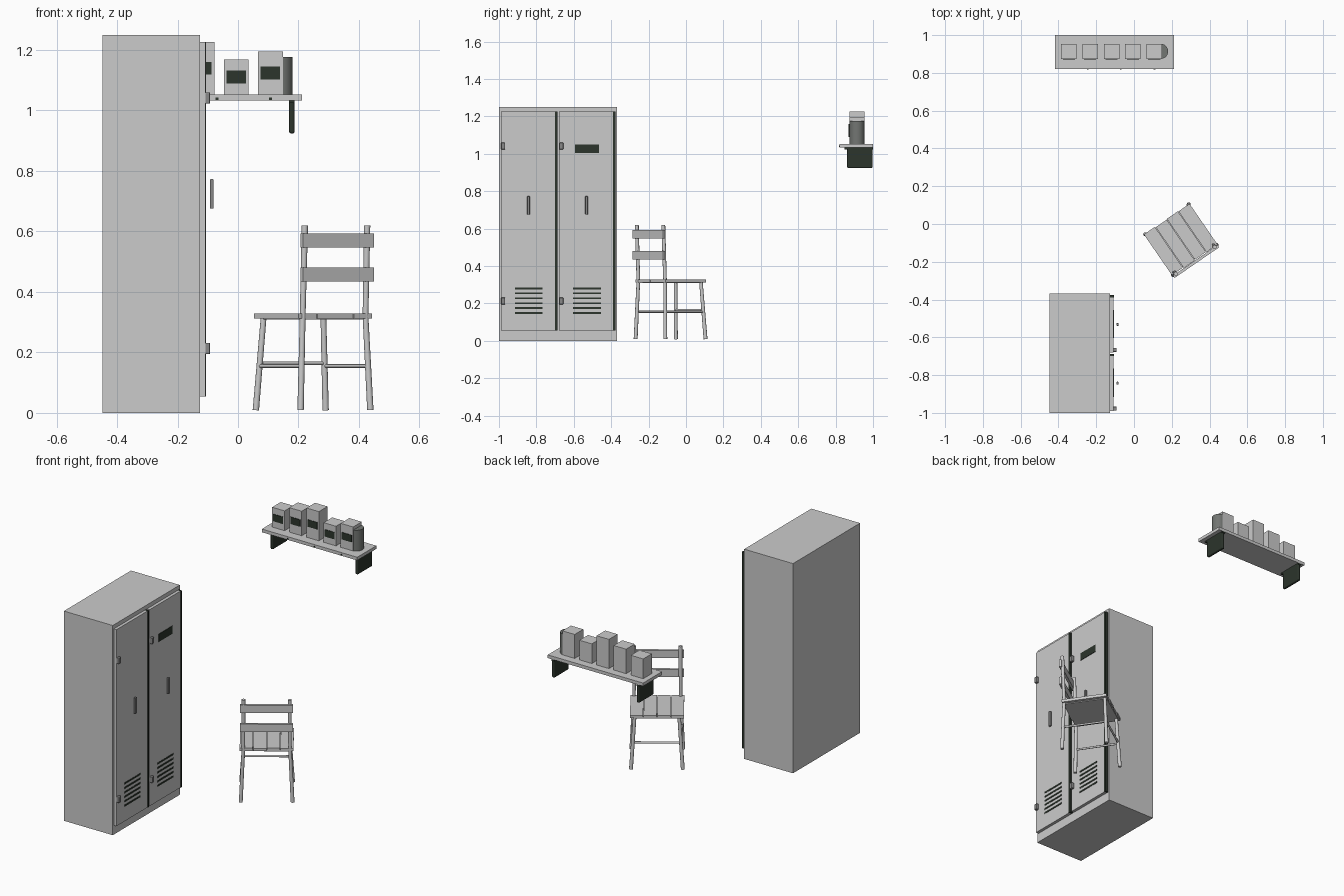
import bpy, bmesh, math
from mathutils import Vector, Matrix

if "Cube" in bpy.data.objects:
    bpy.data.objects.remove(bpy.data.objects["Cube"])


def material(name, rgb):
    m = bpy.data.materials.new(name)
    m.diffuse_color = (*rgb, 1)
    m.use_nodes = True
    m.node_tree.nodes["Principled BSDF"].inputs["Base Color"].default_value = m.diffuse_color
    return m


LIGHT = material("light_grey", (0.6, 0.6, 0.6))
METAL = material("metal_grey", (0.25, 0.25, 0.25))
TIN = material("tin_grey", (0.17, 0.18, 0.17))
DARK = material("dark_green", (0.025, 0.035, 0.025))


def finish(name, bm, mat, matrix=None):
    bmesh.ops.recalc_face_normals(bm, faces=bm.faces)
    me = bpy.data.meshes.new(name)
    bm.to_mesh(me)
    bm.free()
    me.materials.append(mat)
    ob = bpy.data.objects.new(name, me)
    bpy.context.collection.objects.link(ob)
    if matrix:
        ob.matrix_world = matrix
    return ob


def box(name, x, y, z, mat, matrix=None, bevel=0):
    """Box from (min, max) ranges."""
    bm = bmesh.new()
    bmesh.ops.create_cube(bm, size=1)
    for v in bm.verts:
        v.co = Vector([(r[0] + r[1]) / 2 + c * (r[1] - r[0]) for c, r in zip(v.co, (x, y, z))])
    ob = finish(name, bm, mat, matrix)
    if bevel:
        b = ob.modifiers.new("bevel", 'BEVEL')
        b.width, b.segments = bevel, 3
    return ob


def rod(name, points, radii, mat, matrix=None, sides=16):
    """Round rod through points, rings kept horizontal or square to the run."""
    bm = bmesh.new()
    d = Vector(points[-1]) - Vector(points[0])
    rot = d.to_track_quat('Z', 'Y').to_matrix()
    rings = []
    for p, r in zip(points, radii):
        rings.append([bm.verts.new(Vector(p) + rot @ Vector((
            r * math.cos(2 * math.pi * i / sides), r * math.sin(2 * math.pi * i / sides), 0)))
            for i in range(sides)])
    for a, b in zip(rings, rings[1:]):
        for i in range(sides):
            j = (i + 1) % sides
            bm.faces.new((a[i], a[j], b[j], b[i])).smooth = True
    bm.faces.new(rings[0])
    bm.faces.new(rings[-1])
    for e in bm.edges:
        if len(e.link_faces) == 2 and any(len(f.verts) > 4 for f in e.link_faces):
            e.smooth = False
    return finish(name, bm, mat, matrix)


# Locker body
box("locker_body", (-0.448, -0.126), (-1.0, -0.368), (0, 1.25), LIGHT)

# Locker doors with dark edge strips, hinges, handles and vents
for n, y0 in enumerate((-0.99, -0.679)):
    box("locker_door", (-0.128, -0.108), (y0, y0 + 0.29), (0.055, 1.226), LIGHT)
    box("door_edge_strip", (-0.128, -0.105), (y0 + 0.29, y0 + 0.302), (0.055, 1.226), DARK)
    for z in (0.213, 1.041):
        box("hinge", (-0.112, -0.092), (y0 + 0.002, y0 + 0.023), (z - 0.018, z + 0.018), METAL, bevel=0.003)
    box("door_handle", (-0.093, -0.081), (y0 + 0.14, y0 + 0.155), (0.675, 0.773), METAL, bevel=0.003)
    for i in range(6):
        z = 0.148 + i * 0.0265
        box("vent_slot", (-0.11, -0.106), (y0 + 0.075, y0 + 0.224), (z - 0.005, z + 0.005), DARK)
box("door_plate", (-0.11, -0.105), (-0.594, -0.465), (1.003, 1.049), DARK)

# Wall shelf and brackets
box("shelf_board", (-0.417, 0.212), (0.82, 1.0), (1.033, 1.052), LIGHT)
for x in (-0.382, 0.178):
    box("bracket_plate", (x - 0.009, x + 0.009), (0.862, 0.998), (0.924, 1.034), DARK, bevel=0.006)
    box("bracket_flange", (x - 0.009, x + 0.009), (0.848, 1.0), (1.024, 1.034), DARK)
for x in (-0.245, -0.07, 0.108):
    box("shelf_pin", (x - 0.005, x + 0.005), (0.817, 0.822), (1.035, 1.043), DARK)

# Cartons with labels, and a tin
for i, h in enumerate((0.118, 0.146, 0.174, 0.117, 0.143)):
    x, z = -0.345 + i * 0.1130, 1.052
    box("carton", (x - 0.041, x + 0.041), (0.873, 0.954), (z, z + h), LIGHT)
    box("carton_label", (x - 0.032, x + 0.032), (0.870, 0.874),
        (z + h / 2 - 0.021, z + h / 2 + 0.021), DARK)
rod("tin", [(0.141, 0.914, 1.052), (0.141, 0.914, 1.176)], [0.04, 0.04], TIN, sides=24)

# Chair, built in its own frame and turned
CH = Matrix.Translation((0.248, -0.082, 0)) @ Matrix.Rotation(math.radians(34.5), 4, 'Z')

# Seat planks
for i, off in enumerate((0.002, -0.002, 0.001, -0.001)):
    x = -0.146 + i * 0.0735
    box("seat_plank", (x, x + 0.0705), (-0.131 + off, 0.131 + off), (0.312, 0.329), LIGHT, CH)
box("seat_batten", (-0.125, 0.125), (-0.125, 0.125), (0.308, 0.316), LIGHT, CH)

# Legs, back posts and side rails
for s in (-1, 1):
    rod("front_leg", [(s * 0.14, 0.13, 0.009), (s * 0.12, 0.114, 0.314)], [0.0105, 0.0095], LIGHT, CH)
    rod("back_leg_post", [(s * 0.14, -0.131, 0.009), (s * 0.126, -0.123, 0.32), (s * 0.125, -0.134, 0.62)],
        [0.0105, 0.0095, 0.0105], LIGHT, CH)
    rod("side_rail", [(s * 0.131, 0.122, 0.155), (s * 0.133, -0.127, 0.155)], [0.006, 0.006], LIGHT, CH)
rod("front_rail", [(-0.13, 0.122, 0.164), (0.13, 0.122, 0.164)], [0.006, 0.006], LIGHT, CH)

# Back slats
for z in (0.457, 0.57):
    box("back_slat", (-0.143, 0.143), (-0.149, -0.134), (z - 0.023, z + 0.023), LIGHT, CH)
